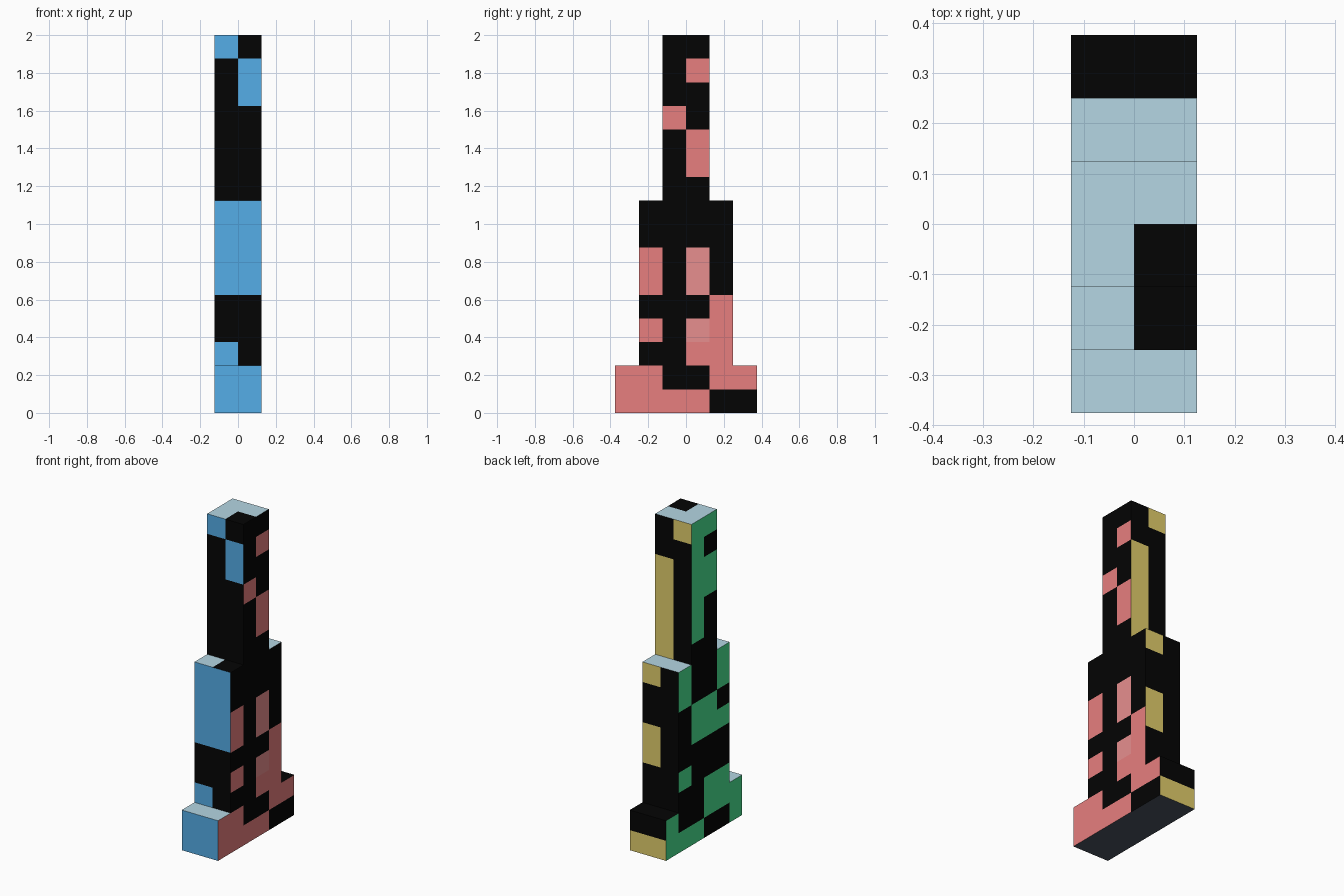
import bpy, bmesh
from mathutils import Vector

if "Cube" in bpy.data.objects:
    bpy.data.objects.remove(bpy.data.objects["Cube"])

U = 0.125  # size of one square panel


def srgb(r, g, b):
    def lin(c):
        c /= 255
        return c / 12.92 if c <= 0.04045 else ((c + 0.055) / 1.055) ** 2.4
    return (lin(r), lin(g), lin(b), 1)


COLOURS = {
    "black": srgb(4, 4, 4),
    "sky blue": srgb(86, 175, 234),
    "coral red": srgb(231, 126, 126),
    "light coral": srgb(240, 148, 148),
    "leaf green": srgb(73, 230, 145),
    "gold": srgb(226, 206, 108),
    "pale grey blue": srgb(181, 214, 227),
    "dark slate": srgb(75, 84, 96),
}
NAMES = list(COLOURS)
MATERIALS = []
for name, colour in COLOURS.items():
    mat = bpy.data.materials.new(name)
    mat.diffuse_color = colour
    mat.use_nodes = True
    mat.node_tree.nodes["Principled BSDF"].inputs["Base Color"].default_value = mat.diffuse_color
    MATERIALS.append(mat)

# Coloured panels on each wall, in panel units:
# first column, end column, first row, end row
PANELS = {
    "front": {"sky blue": [(0, 2, 0, 2), (0, 1, 2, 3), (0, 2, 5, 9),
                           (1, 2, 13, 15), (0, 1, 15, 16)]},
    "back": {"gold": [(0, 2, 0, 1), (1, 2, 4, 6), (1, 2, 8, 14),
                      (0, 1, 15, 16)]},
    "right": {"coral red": [(0, 4, 0, 1), (0, 2, 1, 2), (4, 6, 1, 2),
                            (3, 5, 2, 3), (4, 5, 3, 5), (1, 2, 3, 4),
                            (1, 2, 5, 7), (3, 4, 10, 12), (2, 3, 12, 13),
                            (3, 4, 14, 15)],
              "light coral": [(3, 4, 3, 4), (3, 4, 5, 7)]},
    "left": {"leaf green": [(5, 6, 0, 2), (3, 5, 0, 1), (0, 1, 0, 2),
                            (1, 3, 1, 3), (4, 5, 3, 4), (2, 4, 5, 7),
                            (1, 2, 5, 6), (4, 5, 7, 9), (1, 2, 7, 9),
                            (3, 4, 10, 16), (2, 3, 12, 14), (2, 3, 15, 16)]},
}


def panel_colour(centre, normal):
    x, y, z = centre
    if normal.z < -0.5:
        return "dark slate"
    if normal.z > 0.5:  # roofs: dark back ledge and dark right front patch
        dark = y > 2 * U or (x > 0 and -2 * U < y < 0)
        return "black" if dark else "pale grey blue"
    if abs(normal.y) > 0.5:
        side, col = ("front" if normal.y < 0 else "back"), x / U + 1
    else:
        side, col = ("right" if normal.x > 0 else "left"), y / U + 3
    row = z / U
    for colour, rects in PANELS[side].items():
        if any(a < col < b and c < row < d for a, b, c, d in rects):
            return colour
    return "black"


def tier(name, depth, low, high):
    """Box two panels wide, cut into square panels and coloured."""
    bm = bmesh.new()
    bmesh.ops.create_cube(bm, size=1)
    for v in bm.verts:
        v.co = Vector((v.co.x * 2 * U, v.co.y * depth * U,
                       (low + (v.co.z + 0.5) * (high - low)) * U))
    cuts = [((0, 0, 0), (1, 0, 0))]
    cuts += [((0, (i - depth / 2) * U, 0), (0, 1, 0)) for i in range(1, depth)]
    cuts += [((0, 0, k * U), (0, 0, 1)) for k in range(low + 1, high)]
    for point, normal in cuts:
        bmesh.ops.bisect_plane(bm, geom=bm.verts[:] + bm.edges[:] + bm.faces[:],
                               plane_co=point, plane_no=normal)
    bm.normal_update()
    for f in bm.faces:
        f.material_index = NAMES.index(
            panel_colour(f.calc_center_median(), f.normal))
    mesh = bpy.data.meshes.new(name)
    for mat in MATERIALS:
        mesh.materials.append(mat)
    bm.to_mesh(mesh)
    bm.free()
    bpy.context.collection.objects.link(bpy.data.objects.new(name, mesh))


# Three stepped tiers
tier("base", 6, 0, 2)
tier("middle_tier", 4, 2, 9)
tier("upper_tower", 2, 9, 16)
